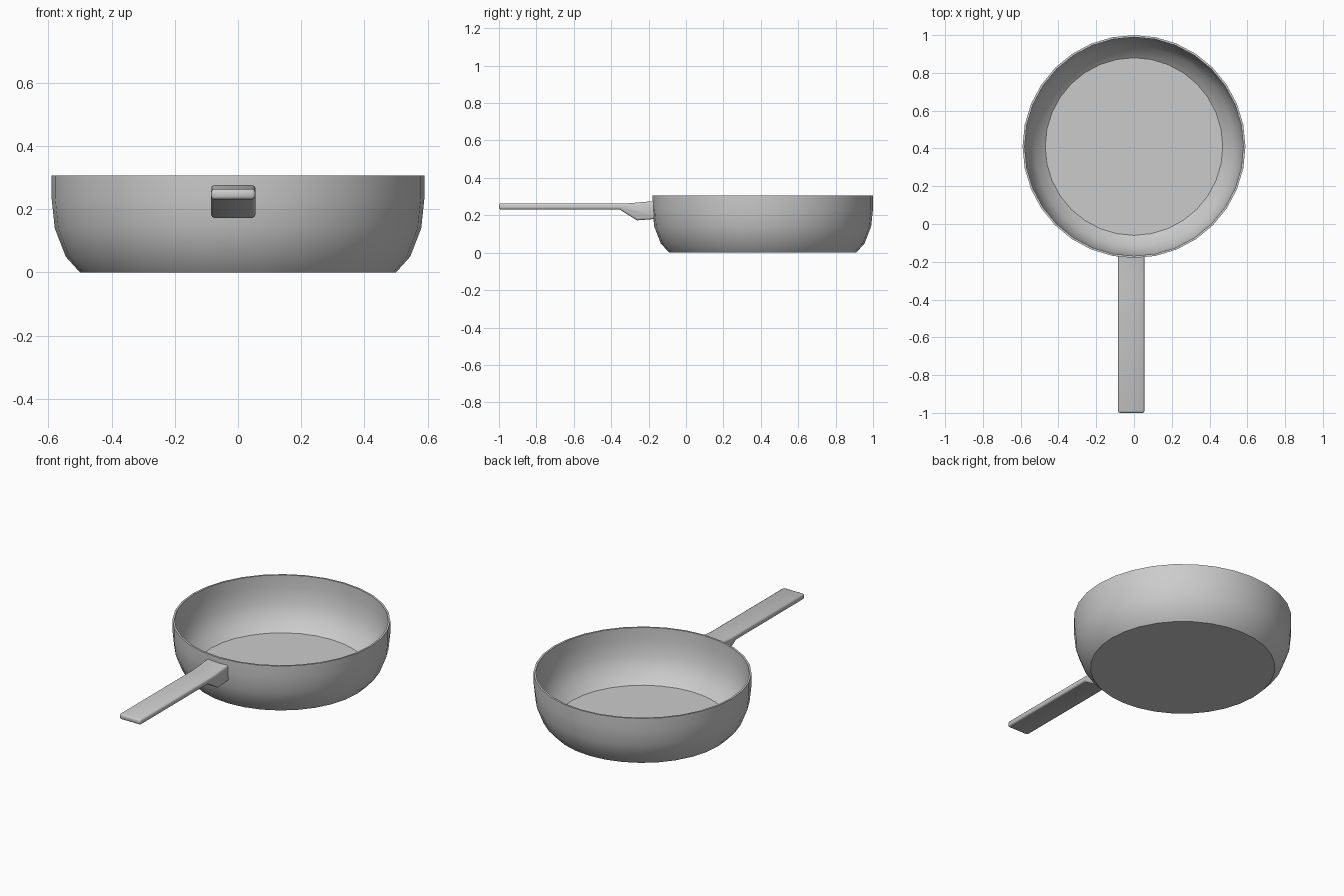
import bpy, bmesh, math
from mathutils import Vector, Matrix

if "Cube" in bpy.data.objects:
    bpy.data.objects.remove(bpy.data.objects["Cube"])


def finish(bm, name, angle=30):
    bmesh.ops.recalc_face_normals(bm, faces=bm.faces)
    mesh = bpy.data.meshes.new(name)
    bm.to_mesh(mesh)
    bm.free()
    obj = bpy.data.objects.new(name, mesh)
    bpy.context.collection.objects.link(obj)
    bpy.ops.object.select_all(action='DESELECT')
    obj.select_set(True)
    bpy.context.view_layer.objects.active = obj
    bpy.ops.object.shade_smooth_by_angle(angle=math.radians(angle))
    return obj


# pan bowl: closed wall profile (radius, height) turned around its axis
PROFILE = [(0, 0), (0.50, 0), (0.545, 0.05), (0.58, 0.14), (0.59, 0.235),
           (0.59, 0.307), (0.579, 0.307), (0.578, 0.235), (0.566, 0.145),
           (0.528, 0.06), (0.47, 0.012), (0, 0.012)]
bm = bmesh.new()
verts = [bm.verts.new((r, 0, z)) for r, z in PROFILE]
edges = [bm.edges.new(pair) for pair in zip(verts, verts[1:])]
bmesh.ops.spin(bm, geom=verts + edges, cent=(0, 0, 0), axis=(0, 0, 1),
               angle=math.tau, steps=32, use_merge=False)
bmesh.ops.remove_doubles(bm, verts=bm.verts, dist=0.0005)
bmesh.ops.translate(bm, verts=bm.verts, vec=(0, 0.41, 0))
finish(bm, "pan_bowl", 35)

# handle: side profile (y, z) extruded across x, with a thicker mount at the wall
SIDE = [(-1.0, 0.231), (-0.355, 0.231), (-0.262, 0.173), (-0.17, 0.18),
        (-0.17, 0.276), (-0.31, 0.264), (-1.0, 0.264)]
bm = bmesh.new()
face = bm.faces.new([bm.verts.new((-0.085, y, z)) for y, z in SIDE])
new = bmesh.ops.extrude_face_region(bm, geom=[face])["geom"]
bmesh.ops.translate(bm, vec=(0.14, 0, 0),
                    verts=[g for g in new if isinstance(g, bmesh.types.BMVert)])
bmesh.ops.recalc_face_normals(bm, faces=bm.faces)
sharp = [e for e in bm.edges
         if e.calc_face_angle(0) > math.radians(50)
         and not all(v.co.y > -0.18 for v in e.verts)]
bmesh.ops.bevel(bm, geom=sharp, offset=0.01, segments=2, profile=0.5,
                affect='EDGES', clamp_overlap=True)
finish(bm, "handle", 50)
